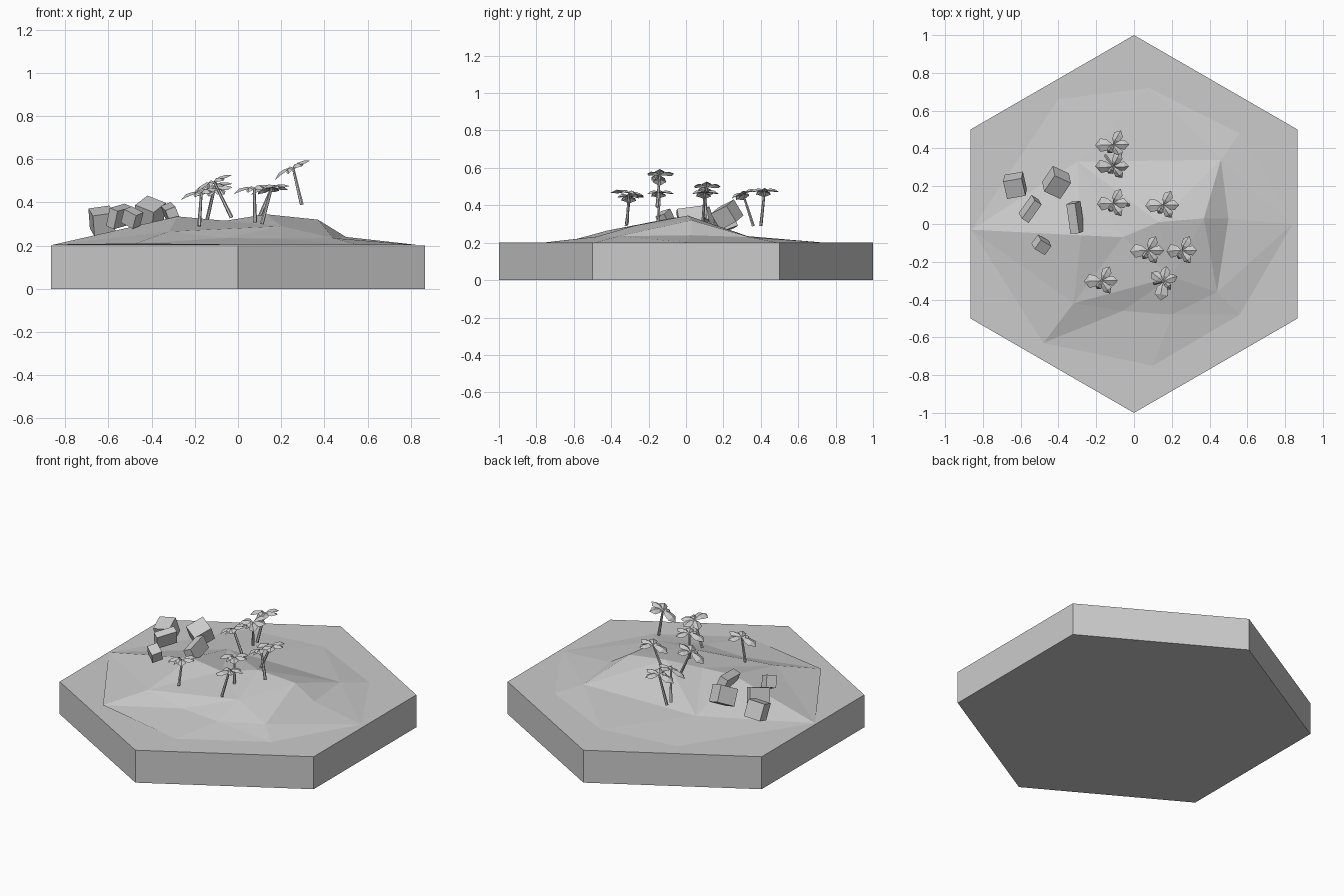
import bpy, bmesh, math
from mathutils import Vector, Matrix, Euler
from mathutils.geometry import delaunay_2d_cdt

cube = bpy.data.objects.get("Cube")
if cube:
    bpy.data.objects.remove(cube, do_unlink=True)

grey = bpy.data.materials.new("plain_grey")
grey.use_nodes = True
grey.diffuse_color = (0.6, 0.6, 0.6, 1)
grey.node_tree.nodes["Principled BSDF"].inputs["Base Color"].default_value = (0.6, 0.6, 0.6, 1)


def add_object(name, bm):
    """Turn a bmesh into a flat shaded object."""
    mesh = bpy.data.meshes.new(name)
    bm.to_mesh(mesh)
    bm.free()
    mesh.materials.append(grey)
    obj = bpy.data.objects.new(name, mesh)
    bpy.context.collection.objects.link(obj)
    return obj


# Hexagonal base slab
bm = bmesh.new()
bmesh.ops.create_cone(bm, cap_ends=True, segments=6, radius1=1, radius2=1, depth=0.2,
                      matrix=Matrix.Translation((0, 0, 0.1)))
if max(v.co.x for v in bm.verts) > 0.95:
    bmesh.ops.rotate(bm, verts=bm.verts, matrix=Matrix.Rotation(math.pi / 6, 3, "Z"))
add_object("hex_base", bm)

# Faceted mound: named points joined by ridge and foot lines
points = {
    "west": (-.86, -.03, .203), "north_west": (-.40, .66, .202), "north": (.08, .72, .202),
    "north_east": (.56, .48, .202), "east": (.84, 0, .202), "south_east": (.56, -.48, .202),
    "south": (.10, -.75, .202), "south_west": (-.48, -.63, .208),
    "spur": (-.32, -.42, .265), "foot_a": (-.06, -.46, .235), "foot_b": (.2, -.48, .232),
    "foot_c": (.44, -.36, .235), "foot_d": (.5, .03, .24), "foot_e": (.46, .34, .23),
    "foot_f": (-.3, .33, .235), "shoulder": (.2, -.28, .29),
    "crest_a": (-.28, -.06, .335), "crest_b": (-.06, -.07, .315),
    "crest_c": (.13, .01, .345), "crest_d": (.37, .03, .32),
}
lines = [
    "west crest_a crest_b crest_c crest_d foot_d east",
    "foot_e crest_d foot_c",
    "south_west spur shoulder foot_c",
    "south_west foot_a foot_b foot_c foot_d foot_e foot_f west",
    "spur foot_a shoulder",
]
names = list(points)
edges = []
for line in lines:
    ids = [names.index(n) for n in line.split()]
    edges += list(zip(ids, ids[1:]))
flat = [Vector(p[:2]) for p in points.values()]
out_verts, _, out_faces, origin, _, _ = delaunay_2d_cdt(flat, edges, [], 0, 1e-5)
bm = bmesh.new()
heights = [p[2] for p in points.values()]
verts = [bm.verts.new((v.x, v.y, heights[o[0]] if o else 0.25))
         for v, o in zip(out_verts, origin)]
for face in out_faces:
    bm.faces.new([verts[i] for i in face])
bm.normal_update()
for face in bm.faces:
    if face.normal.z < 0:
        face.normal_flip()
add_object("island_mound", bm)

# Tumbled block rocks: centre, size, rotation in degrees
rocks = [
    ((-.63, .205, .315), (.10, .10, .10), (20, -8, 10)),
    ((-.41, .22, .35), (.10, .11, .10), (25, 20, -25)),
    ((-.55, .08, .335), (.045, .12, .09), (10, 20, -32)),
    ((-.31, .035, .345), (.05, .16, .08), (8, -22, 5)),
    ((-.49, -.11, .33), (.07, .06, .07), (15, 25, -30)),
]
for i, (centre, size, turn) in enumerate(rocks, 1):
    bm = bmesh.new()
    rot = Euler([math.radians(a) for a in turn]).to_matrix().to_4x4()
    bmesh.ops.create_cube(bm, size=1, matrix=Matrix.Translation(centre) @ rot
                          @ Matrix.Diagonal((*size, 1)))
    add_object(f"rock_{i}", bm)


def add_leaf(bm, angle, length, width, droop):
    """Folded leaf: raised midrib with two sloping sides."""
    turn = Matrix.Rotation(math.radians(angle), 3, "Z")

    def vert(x, y, z):
        return bm.verts.new(turn @ Vector((x * length, y, z)))

    root, tip = vert(0, 0, 0), vert(1, 0, -droop)
    rib_in, rib_out = vert(.35, 0, .012), vert(.7, 0, .008)
    for s in (1, -1):
        near, far = vert(.35, s * width * .8, 0), vert(.7, s * width, -.006)
        for loop in ((root, near, rib_in), (rib_in, near, far, rib_out), (rib_out, far, tip)):
            bm.faces.new(loop[::-s])


leaves = [(182, .10, .036, .014), (62, .085, .026, .01), (0, .085, .026, .004),
          (-58, .08, .024, .012), (-125, .055, .02, .016)]

# Palms: trunk foot, crown centre, crown tilt and spin in degrees
palms = [
    ((-.15, .40, .29), (-.11, .42, .475), (0, -10), 0),
    ((-.15, .36, .29), (-.11, .305, .46), (18, -10), 0),
    ((-.03, .10, .33), (-.11, .11, .495), (0, -24), 0),
    ((.085, .09, .30), (.155, .10, .465), (0, -10), 0),
    ((.08, -.15, .30), (.075, -.14, .465), (0, -8), 0),
    ((.295, -.155, .39), (.255, -.14, .56), (0, -26), 0),
    ((-.18, -.32, .29), (-.17, -.30, .445), (0, -12), 0),
    ((.11, -.315, .30), (.155, -.305, .465), (-10, -8), 80),
]
for i, (foot, top, tilt, spin) in enumerate(palms, 1):
    foot, top = Vector(foot), Vector(top)
    axis = top - foot
    bm = bmesh.new()
    bmesh.ops.create_cone(bm, cap_ends=True, segments=6, radius1=.009, radius2=.006,
                          depth=axis.length,
                          matrix=Matrix.Translation((foot + top) / 2)
                          @ axis.to_track_quat("Z", "Y").to_matrix().to_4x4())
    add_object(f"palm_trunk_{i}", bm)

    bm = bmesh.new()
    for leaf in leaves:
        add_leaf(bm, *leaf)
    lean = Euler((math.radians(tilt[0]), math.radians(tilt[1]), 0)).to_matrix().to_4x4()
    bm.transform(Matrix.Translation(top) @ lean @ Matrix.Rotation(math.radians(spin), 4, "Z"))
    add_object(f"palm_crown_{i}", bm)
